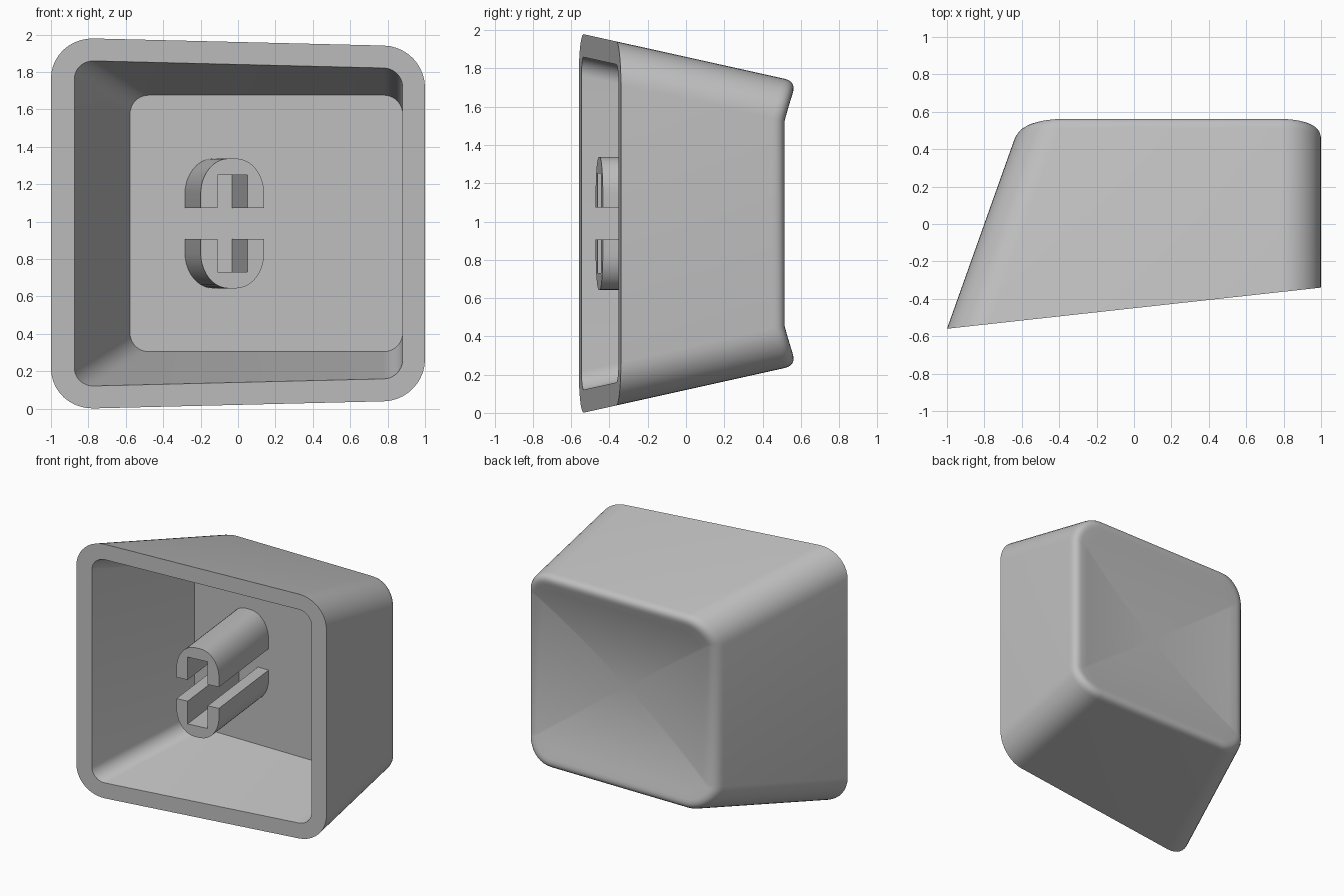
import bpy
import bmesh
import math

if "Cube" in bpy.data.objects:
    bpy.data.objects.remove(bpy.data.objects["Cube"], do_unlink=True)

MID_Z = 0.99      # height of the mirror plane
FLOOR_Y = 0.29    # depth of the hollow
STEPS = 10        # segments per rounded corner

grey = bpy.data.materials.new("light grey plastic")
grey.use_nodes = True
color = (0.52, 0.52, 0.52, 1)
grey.diffuse_color = color
grey.node_tree.nodes["Principled BSDF"].inputs["Base Color"].default_value = color


def rim_y(x, z):
    """Slanted plane of the open side."""
    return -0.45 + 0.11 * x


def dish_y(x, z):
    """Cylindrical hollow of the touch face."""
    return 0.445 + (z - MID_Z) ** 2 / 4.1


def section(y, inset=0.0, radius=0.22):
    """Rounded rectangle of the tapering body at depth y, as (x, z) points."""
    left = -1 + 0.356 * (y + 0.56) + inset
    right = 1 - inset
    half = 0.99 - 0.222 * (y + 0.54) - inset
    centers = [(right - radius, half - radius), (left + radius, half - radius),
               (left + radius, radius - half), (right - radius, radius - half)]
    points = []
    for corner, (cx, cz) in enumerate(centers):
        for step in range(STEPS + 1):
            a = math.pi / 2 * (corner + step / STEPS)
            points.append((cx + radius * math.cos(a),
                           MID_Z + cz + radius * math.sin(a)))
    return points


def loop_on(surface, inset=0.0, radius=0.22):
    """Follow each wall line until it meets the given surface."""
    loop = []
    for i in range(4 * (STEPS + 1)):
        y = 0.0
        for _ in range(12):
            x, z = section(y, inset, radius)[i]
            y = surface(x, z)
        loop.append((x, y, z))
    return loop


def make_object(name, bm):
    bmesh.ops.recalc_face_normals(bm, faces=bm.faces)
    mesh = bpy.data.meshes.new(name)
    bm.to_mesh(mesh)
    bm.free()
    mesh.materials.append(grey)
    obj = bpy.data.objects.new(name, mesh)
    bpy.context.collection.objects.link(obj)
    bpy.ops.object.select_all(action='DESELECT')
    obj.select_set(True)
    bpy.context.view_layer.objects.active = obj
    bpy.ops.object.shade_smooth_by_angle(angle=math.radians(32))
    return obj


def build_shell():
    # hollow floor, inner wall, rim, outer wall
    inner = loop_on(rim_y, 0.12, 0.1)
    floor = loop_on(lambda x, z: FLOOR_Y, 0.12, 0.1)
    outer = loop_on(rim_y)
    edge = loop_on(dish_y)
    loops = [floor, inner, outer]

    # rounded edge between outer wall and dish
    size = 0.065
    below, inside = [], []
    for i, (x, y, z) in enumerate(edge):
        bx, bz = section(y - size)[i]
        below.append((bx, y - size, bz))
        ix, iz = section(y, size, 0.22 - size)[i]
        inside.append((ix, dish_y(ix, iz), iz))
    for k in range(7):
        t = k / 6
        loops.append([tuple((1 - t) ** 2 * a + 2 * t * (1 - t) * b + t * t * c
                            for a, b, c in zip(*trio))
                      for trio in zip(below, edge, inside)])

    # dish surface in shrinking rings
    mid_x = 0.2
    for k in range(1, 12):
        s = 1 - k / 12
        ring = []
        for x, y, z in inside:
            px, pz = mid_x + (x - mid_x) * s, MID_Z + (z - MID_Z) * s
            ring.append((px, dish_y(px, pz), pz))
        loops.append(ring)

    bm = bmesh.new()
    rows = [[bm.verts.new(p) for p in loop] for loop in loops]
    n = len(rows[0])
    for a, b in zip(rows, rows[1:]):
        for i in range(n):
            j = (i + 1) % n
            bm.faces.new((a[i], a[j], b[j], b[i]))
    bm.faces.new(rows[0])
    tip = bm.verts.new((mid_x, dish_y(mid_x, MID_Z), MID_Z))
    for i in range(n):
        bm.faces.new((rows[-1][i], rows[-1][(i + 1) % n], tip))
    return make_object("keycap_shell", bm)


def build_stem_half(name, side):
    # U-shaped profile with elliptical shoulders, offsets measured from MID_Z
    mid, half, top, gap = -0.03, 0.17, 0.347, 0.083
    rx, rz = 0.15, 0.19
    profile = [(mid - half, gap)]
    for turn in (math.pi, math.pi / 2):
        cx = mid + (half - rx) * (-1 if turn == math.pi else 1)
        for step in range(STEPS + 1):
            a = turn - math.pi / 2 * step / STEPS
            profile.append((cx + rx * math.cos(a), top - rz + rz * math.sin(a)))
    profile += [(mid + half, gap), (mid + 0.08, gap), (mid + 0.08, 0.26),
                (mid - 0.08, 0.26), (mid - 0.08, gap)]

    # sweep square to the slanted rim until it meets the floor
    bm = bmesh.new()
    front, back = [], []
    for x, dz in profile:
        z = MID_Z + side * dz
        y = rim_y(x, z)
        front.append(bm.verts.new((x, y, z)))
        back.append(bm.verts.new((x - 0.11 * (FLOOR_Y - y), FLOOR_Y, z)))
    n = len(profile)
    for i in range(n):
        j = (i + 1) % n
        bm.faces.new((front[i], front[j], back[j], back[i]))
    bm.faces.new(front)
    bm.faces.new(back)
    return make_object(name, bm)


build_shell()
build_stem_half("upper_stem", 1)
build_stem_half("lower_stem", -1)
